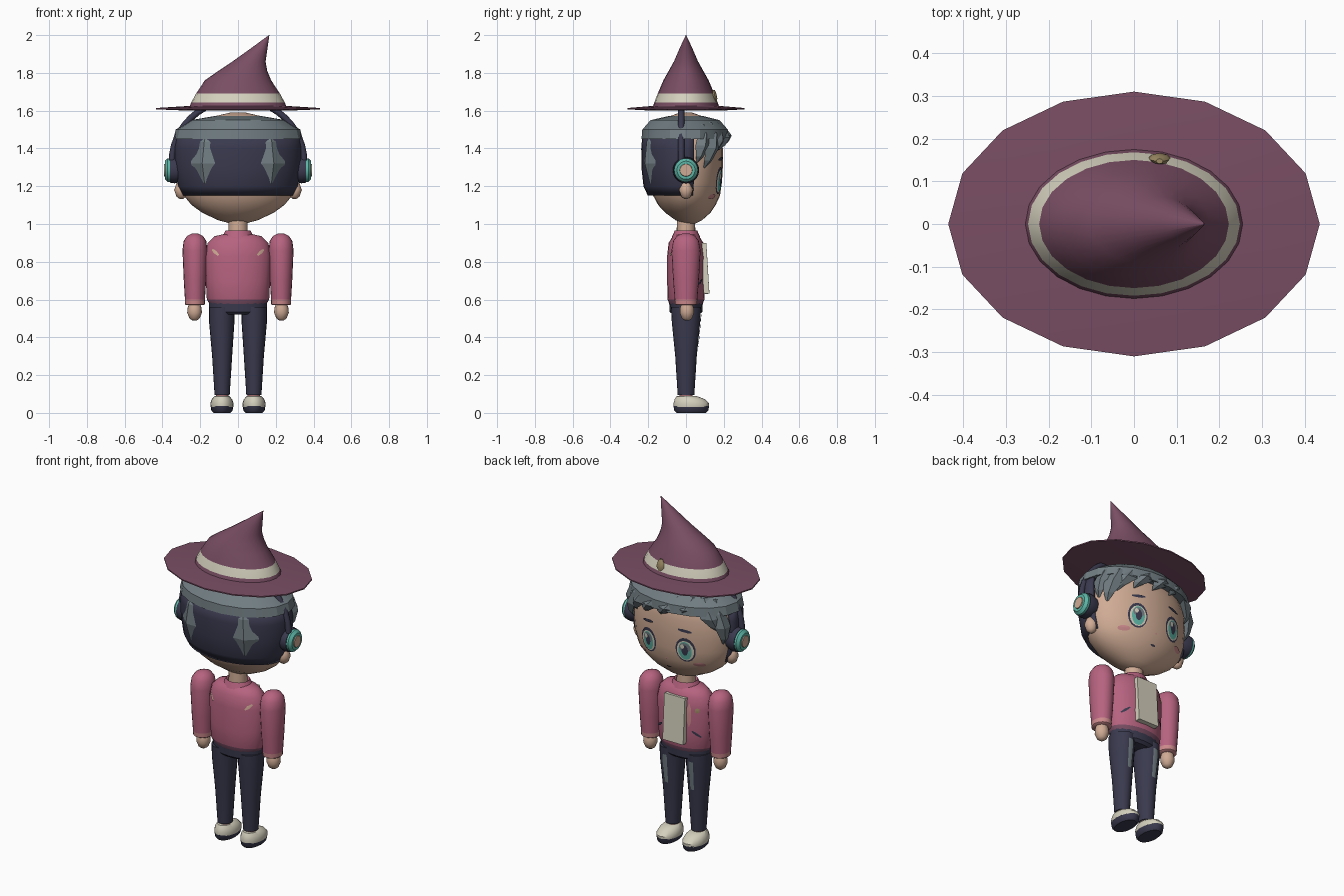
import bpy, math
from mathutils import Vector, Matrix

if "Cube" in bpy.data.objects:
    bpy.data.objects.remove(bpy.data.objects["Cube"])

COLORS = {
    "plum": (0.190, 0.075, 0.125), "pink": (0.47, 0.125, 0.215), "navy": (0.042, 0.042, 0.078),
    "grey": (0.165, 0.205, 0.225), "skin": (0.63, 0.41, 0.30), "cream": (0.66, 0.63, 0.51),
    "teal": (0.11, 0.46, 0.38), "light_pink": (0.60, 0.25, 0.26), "gold": (0.34, 0.26, 0.13),
}
MATS = {}
for key, c in COLORS.items():
    MATS[key] = bpy.data.materials.new(key)
    MATS[key].diffuse_color = (*c, 1)


def make(name, verts, faces, mats, rule=None, smooth=40):
    """Mesh object; rule(face centre) picks the material slot."""
    me = bpy.data.meshes.new(name)
    me.from_pydata([tuple(v) for v in verts], [], faces)
    ob = bpy.data.objects.new(name, me)
    bpy.context.collection.objects.link(ob)
    for m in mats:
        me.materials.append(MATS[m])
    if rule:
        for p in me.polygons:
            p.material_index = int(rule(p.center))
    if smooth:
        bpy.ops.object.select_all(action='DESELECT')
        ob.select_set(True)
        bpy.context.view_layer.objects.active = ob
        bpy.ops.object.shade_smooth_by_angle(angle=math.radians(smooth))
    return ob


def fix_normals(ob):
    import bmesh
    bm = bmesh.new()
    bm.from_mesh(ob.data)
    bmesh.ops.recalc_face_normals(bm, faces=bm.faces)
    bm.to_mesh(ob.data)
    bm.free()


def loft(name, rings, mats, n=20, rule=None, axis='z', arc=None, smooth=40):
    """Skin of elliptical rings (cx, cy, height, rx, ry); arc gives an open sheet."""
    verts, faces = [], []
    a0, a1 = arc or (0, 360)
    cols = n + 1 if arc else n
    for cx, cy, h, rx, ry in rings:
        for i in range(cols):
            a = math.radians(a0 + (a1 - a0) * i / n)
            u, v = cx + rx * math.cos(a), cy + ry * math.sin(a)
            verts.append((u, v, h) if axis == 'z' else (h, u, v))
    for r in range(len(rings) - 1):
        for i in range(n):
            j = (i + 1) % cols
            faces.append((r * cols + i, r * cols + j, (r + 1) * cols + j, (r + 1) * cols + i))
    if not arc:
        faces.append(tuple(reversed(range(n))))
        faces.append(tuple(range((len(rings) - 1) * n, len(rings) * n)))
    ob = make(name, verts, faces, mats, rule, smooth)
    fix_normals(ob)
    return ob


def ring_at(rings, z):
    for a, b in zip(rings, rings[1:]):
        if a[2] <= z <= b[2]:
            t = (z - a[2]) / (b[2] - a[2])
            return [p + (q - p) * t for p, q in zip(a, b)]
    return rings[-1]


def decal(name, rings, x, z, rx, rz, mat, off=0.004, rot=0, side=1, n=16):
    """Thin disc wrapped on the front (side 1) or back (side -1) of a loft."""
    verts, faces = [], []
    for k in (0.02, 0.5, 1):
        for i in range(n):
            a = 2 * math.pi * (i + 0.5) / n
            p = Matrix.Rotation(rot, 2) @ Vector((rx * k * math.cos(a), rz * k * math.sin(a)))
            px, pz = x + p.x, z + p.y
            _, cy, _, ex, ey = ring_at(rings, pz)
            y = cy + side * (ey * math.sqrt(max(0, 1 - (px / ex) ** 2)) + off)
            verts.append((px, y, pz))
    for r in range(2):
        for i in range(n):
            j = (i + 1) % n
            f = (r * n + i, r * n + j, (r + 1) * n + j, (r + 1) * n + i)
            faces.append(f if side > 0 else f[::-1])
    faces.append(tuple(range(n))[::-side])
    return make(name, verts, faces, [mat])


# ---- hat ----
loft("hat_brim", [(0, 0, 1.60, .26, .18), (0, 0, 1.607, .435, .31),
                  (0, 0, 1.614, .435, .31), (0, 0, 1.625, .26, .18)], ["plum"], n=16, smooth=20)
loft("hat_cone", [(0, 0, 1.61, .26, .18), (0, 0, 1.643, .248, .168), (0, 0, 1.69, .222, .15),
                  (0, 0, 1.76, .176, .12), (.025, 0, 1.81, .13, .092), (.058, 0, 1.86, .088, .064),
                  (.112, 0, 1.93, .044, .034), (.165, 0, 2.0, .001, .001)],
     ["plum", "cream"], n=24, rule=lambda c: 1.645 < c.z < 1.688)
loft("hat_brooch", [(.06, .157, 1.645, .012, .006), (.06, .155, 1.665, .026, .011),
                    (.06, .15, 1.69, .022, .011), (.06, .147, 1.71, .008, .006)], ["gold"], n=8)

# ---- head ----
HEAD = [(0, .02, 1.0, .03, .025), (0, .015, 1.02, .105, .07), (0, .01, 1.06, .19, .12),
        (0, .005, 1.10, .245, .152), (0, .003, 1.15, .287, .177), (0, 0, 1.22, .308, .19),
        (0, 0, 1.3, .315, .195), (0, 0, 1.4, .31, .195), (0, 0, 1.5, .27, .175),
        (0, 0, 1.56, .17, .12), (0, 0, 1.59, .04, .03)]
loft("head", HEAD, ["skin"], n=28)
loft("neck", [(0, 0, .92, .052, .05), (0, 0, 1.04, .05, .048)], ["skin"])

# ---- face ----
for s in (-1, 1):
    x = .12 * s
    for part, rx, rz, dz, mat, off in (
            ("eye_outline", .056, .073, 0, "navy", .003), ("eye_white", .048, .06, -.004, "cream", .005),
            ("iris", .037, .055, -.004, "teal", .007), ("iris_shade", .032, .028, .016, "grey", .008),
            ("pupil", .018, .032, 0, "navy", .009)):
        decal(part, HEAD, x, 1.23 + dz, rx, rz, mat, off)
    decal("eye_glint", HEAD, x + .013, 1.252, .011, .014, "cream", .0098, n=8)
    decal("eyebrow", HEAD, x, 1.345, .042, .009, "navy", .005, rot=-.12 * s, n=8)
    decal("blush", HEAD, .185 * s, 1.145, .032, .014, "light_pink", n=10)
decal("mouth", HEAD, 0, 1.095, .016, .005, "navy", n=8)
decal("nose", HEAD, 0, 1.155, .006, .005, "light_pink", n=6)

# ---- hair ----
under = loft("undercut_hair", [(0, -.005, 1.15, .292, .197), (0, -.005, 1.2, .318, .22),
                               (0, -.005, 1.3, .335, .231), (0, -.005, 1.4, .338, .232),
                               (0, -.005, 1.48, .325, .225)], ["navy"], n=20, arc=(168, 372))
sol = under.modifiers.new("thickness", 'SOLIDIFY')
sol.thickness, sol.offset = .022, -1
loft("hair_top", [(0, -.005, 1.455, .28, .18), (0, -.005, 1.45, .342, .234), (0, -.005, 1.5, .33, .23),
                  (0, -.005, 1.55, .25, .185), (0, 0, 1.572, .12, .09)], ["grey"], n=18, smooth=20)


def lock(name, a0, z0, a1, z1, w, thick=.035):
    """Pointed tuft of diamond section lying on the head."""
    verts, faces = [], []
    for t, k in ((0, .55), (.25, .85), (.55, 1), (.82, .5), (1, .03)):
        z = z0 + (z1 - z0) * t
        a = math.radians(a0 + (a1 - a0) * t)
        _, cy, _, rx, ry = ring_at(HEAD, max(z, 1.2) if z < 1.45 else 1.45)
        rx, ry = rx + .022, ry + .03
        out = Vector((math.cos(a) / rx, math.sin(a) / ry, 0)).normalized()
        tan = Vector((-out.y, out.x, 0))
        pull = .05 * max(0, (z - 1.47) / .08)
        c = Vector((rx * math.cos(a), cy + ry * math.sin(a), z)) - out * (pull + .03 * max(0, t - .75) * 4)
        verts += [c + tan * w * k, c + out * thick * k, c - tan * w * k, c - out * thick * k]
    for r in range(4):
        for i in range(4):
            j = (i + 1) % 4
            faces.append((r * 4 + i, r * 4 + j, r * 4 + 4 + j, r * 4 + 4 + i))
    faces += [(3, 2, 1, 0), (16, 17, 18, 19)]
    fix_normals(make(name, verts, faces, ["grey"], smooth=0))


for a in (302, 238):
    lock("back_lock", a, 1.53, a, 1.15, .078, .03)
for a0, z0, a1, z1, w in ((30, 1.53, 18, 1.32, .045), (48, 1.54, 30, 1.29, .055), (65, 1.54, 42, 1.36, .06),
                          (85, 1.54, 62, 1.39, .06), (105, 1.54, 84, 1.41, .06), (122, 1.54, 108, 1.43, .055),
                          (136, 1.54, 150, 1.35, .06), (152, 1.53, 160, 1.26, .045)):
    lock("fringe_lock", a0, z0, a1, z1, w, .028)

# ---- headphones and ears ----
for s in (-1, 1):
    loft("ear", [(.3 * s, .0, 1.18 + h, r, r) for h, r in
                 ((-.048, .008), (-.035, .026), (0, .038), (.035, .026), (.048, .008))], ["skin"], n=14)
    loft("ear_pad", [(0, 1.285, h * s, r, r) for h, r in ((.30, .06), (.335, .07), (.36, .066))],
         ["navy"], axis='x')
    loft("ear_cup", [(0, 1.285, h * s, r, r) for h, r in ((.35, .063), (.372, .063), (.387, .048), (.387, .036))],
         ["teal"], axis='x')
    loft("cup_center", [(0, 1.285, h * s, r, r) for h, r in ((.38, .036), (.392, .032))], ["skin"], axis='x')
cu = bpy.data.curves.new("headband", 'CURVE')
cu.dimensions, cu.bevel_depth, cu.bevel_resolution, cu.use_fill_caps = '3D', .017, 2, True
sp = cu.splines.new('POLY')
sp.points.add(24)
for i, p in enumerate(sp.points):
    a = math.pi * i / 24
    p.co = (.35 * math.cos(a), -.025, 1.33 + .33 * math.sin(a), 1)
cu.materials.append(MATS["navy"])
bpy.context.collection.objects.link(bpy.data.objects.new("headband", cu))

# ---- jacket ----
TORSO = [(0, 0, .575, .15, .088), (0, 0, .6, .165, .097), (0, 0, .7, .17, .1), (0, 0, .83, .176, .1),
         (0, 0, .9, .16, .092), (0, 0, .935, .125, .07), (0, 0, .95, .06, .05)]
loft("jacket", TORSO, ["pink", "plum"], n=24, rule=lambda c: c.z < .59)
loft("collar", [(0, 0, .93, .085, .075), (0, 0, .965, .066, .06), (0, 0, .95, .052, .05)], ["pink"])
bpy.ops.mesh.primitive_cube_add(size=1, location=(0, .101, .765), rotation=(math.radians(3.5), 0, 0))
panel = bpy.context.object
panel.name, panel.scale = "shirt_front", (.135, .03, .27)
panel.data.materials.append(MATS["cream"])
bev = panel.modifiers.new("round", 'BEVEL')
bev.width, bev.segments = .012, 2
decal("lapel", TORSO, -.083, .8, .014, .07, "light_pink", n=6)
decal("badge", TORSO, -.125, .83, .013, .016, "gold", n=6)
for s in (-1, 1):
    decal("pocket", TORSO, .12 * s, .69, .032, .007, "navy", rot=-.7 * s, n=6)
    decal("back_mark", TORSO, .12 * s, .85, .026, .009, "skin", rot=.75 * s, side=-1, n=6)
    # arms and hands
    loft("sleeve", [(.228 * s, 0, z, rx, ry) for z, rx, ry in
                    ((.57, .046, .05), (.575, .052, .058), (.6, .053, .06), (.7, .059, .068), (.86, .066, .077),
                     (.91, .06, .068), (.937, .042, .048), (.95, .015, .018))],
         ["pink", "light_pink"], rule=lambda c: c.z < .6)
    loft("hand", [(.23 * s, .005, .535 + h, r, r) for h, r in
                  ((-.047, .01), (-.035, .027), (-.005, .039), (.02, .037), (.05, .028))], ["skin"], n=14)

# ---- trousers and shoes ----
loft("hips", [(0, 0, .52, .13, .07), (0, 0, .535, .152, .086), (0, 0, .595, .155, .09)], ["navy"])
for s in (-1, 1):
    leg = [(.084 * s, 0, .095, .04, .044), (.084 * s, 0, .3, .053, .057),
           (.086 * s, 0, .48, .067, .075), (.086 * s, 0, .56, .068, .08)]
    loft("trouser_leg", leg, ["navy"])
    # worn patch on the thigh, wrapped just outside the leg
    patch = [(r[0], 0, z, r[3] + .004, r[4] + .004) for z in (.35, .42, .52) for r in (ring_at(leg, z),)]
    loft("thigh_patch", patch, ["grey"], n=4, arc=(78, 102))
    loft("ankle", [(.084 * s, 0, .06, .034, .036), (.084 * s, 0, .112, .033, .035)], ["light_pink"])
    loft("shoe_sole", [(.085 * s, .028, z, rx, ry) for z, rx, ry in
                       ((0, .045, .078), (.012, .056, .09), (.036, .06, .094))], ["navy"])
    loft("shoe_upper", [(.085 * s, cy, z, rx, ry) for cy, z, rx, ry in
                        ((.028, .032, .06, .093), (.028, .05, .062, .094), (.02, .072, .054, .08),
                         (.005, .088, .04, .055), (0, .09, .03, .035))], ["cream"])

for m in bpy.data.materials:
    if m.users and not m.is_grease_pencil:
        m.use_nodes = True
        m.node_tree.nodes["Principled BSDF"].inputs["Base Color"].default_value = m.diffuse_color
